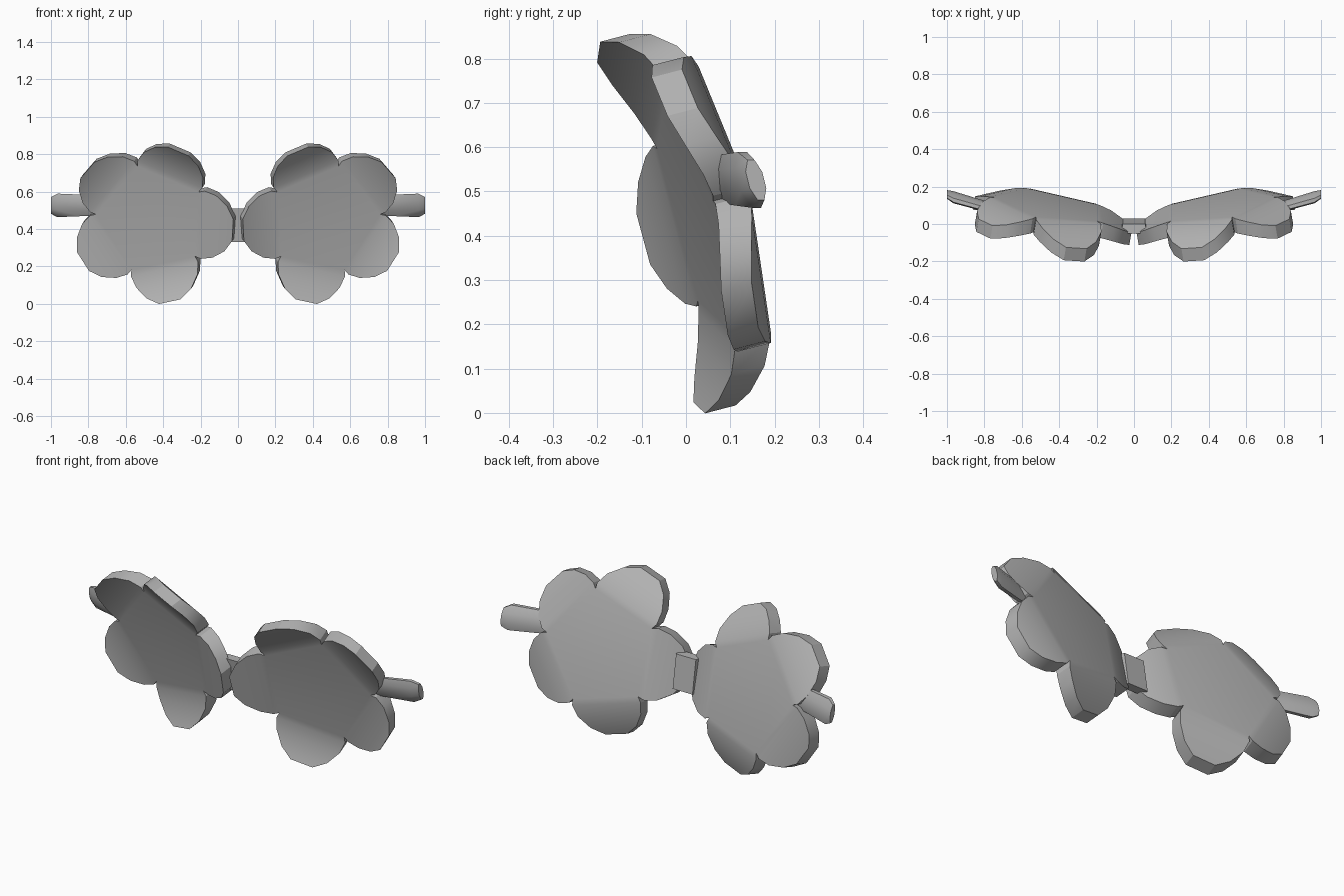
import bpy, bmesh, math
from mathutils import Vector, Matrix

cube = bpy.data.objects.get("Cube")
if cube:
    bpy.data.objects.remove(cube, do_unlink=True)

grey = bpy.data.materials.new("soft_grey")
grey.use_nodes = True
GREY = (0.45, 0.45, 0.45, 1)
grey.diffuse_color = GREY
grey.node_tree.nodes["Principled BSDF"].inputs["Base Color"].default_value = GREY


def finish(bm, name, angle):
    bmesh.ops.remove_doubles(bm, verts=bm.verts, dist=0.0005)
    bmesh.ops.recalc_face_normals(bm, faces=bm.faces)
    mesh = bpy.data.meshes.new(name)
    bm.to_mesh(mesh)
    bm.free()
    mesh.materials.append(grey)
    ob = bpy.data.objects.new(name, mesh)
    bpy.context.collection.objects.link(ob)
    bpy.ops.object.select_all(action='DESELECT')
    ob.select_set(True)
    bpy.context.view_layer.objects.active = ob
    bpy.ops.object.shade_smooth_by_angle(angle=math.radians(angle))
    return ob


# Tilted flower frame: forward normal and axis of the bottom petal
CENTRE = Vector((0.462, 0.017, 0.449))
FORWARD = Vector((0.175, -1, -0.26)).normalized()
AXIS = Vector((-0.062, 0.050, -0.234)).normalized()
# Petal outline: distance from the centre, half width
PETAL = [(0.245, 0.178), (0.275, 0.188), (0.335, 0.172), (0.395, 0.125), (0.432, 0.06)]
# Forward curl and stretch: bottom, lower outer, upper outer, top, inner
CURLS = [(0.08, 1.05), (0.05, 1.0), (0.065, 1.02), (0.09, 1.03), (0.05, 1.09)]


def petal_point(u, v, k, back):
    curl, stretch = CURLS[k]
    t = (u - 0.245) / 0.187
    lift = curl * t ** 1.75
    if back:
        lift -= 0.085 - 0.013 * t
    p = AXIS * (0.245 + (u - 0.245) * stretch) + FORWARD.cross(AXIS) * v
    return CENTRE + Matrix.Rotation(math.tau * k / 5, 3, FORWARD) @ p + FORWARD * lift


def flower(name, side):
    bm = bmesh.new()

    def face(points):
        return bm.faces.new([bm.verts.new((p.x * side, p.y, p.z)) for p in points])

    for back in (False, True):
        # Flat pentagon in the middle
        face([petal_point(*PETAL[0], k, back) for k in range(5)])
        # Petals curl forward in strips
        for k in range(5):
            for (u, v), (u2, v2) in zip(PETAL, PETAL[1:]):
                face([petal_point(u, -v, k, back), petal_point(u, v, k, back),
                      petal_point(u2, v2, k, back), petal_point(u2, -v2, k, back)])
    # Rim around every petal
    outline = [(u, -v) for u, v in PETAL] + [(u, v) for u, v in reversed(PETAL)]
    for k in range(5):
        for a, b in zip(outline, outline[1:]):
            face([petal_point(*a, k, False), petal_point(*b, k, False),
                  petal_point(*b, k, True), petal_point(*a, k, True)])
    return finish(bm, name, 30)


def arm(name, side):
    # Flattened stub with an eight-sided section, narrowing at the end
    stations = [(0.74, 0.08, 0.85), (0.84, 0.107, 0.92), (0.965, 0.143, 1), (1.0, 0.158, 0.72)]
    bm = bmesh.new()
    rings = []
    for x, y, s in stations:
        ring = []
        for k in range(8):
            a = math.tau * (k + 0.5) / 8
            dz = 0.068 * s * math.sin(a)
            ring.append(bm.verts.new((x * side, y + 0.028 * s * math.cos(a) - 0.25 * dz, 0.526 + dz)))
        rings.append(ring)
    for r, q in zip(rings, rings[1:]):
        for k in range(8):
            bm.faces.new((r[k], r[k - 1], q[k - 1], q[k]))
    bm.faces.new(rings[0])
    bm.faces.new(rings[-1])
    return finish(bm, name, 50)


for label, side in (("left", 1), ("right", -1)):
    flower(label + "_flower_lens", side)
    arm(label + "_arm_stub", side)

# Bridge between the lenses, leaning with them
bm = bmesh.new()
bmesh.ops.create_cube(bm, size=1)
for v in bm.verts:
    x, y, z = v.co
    v.co = (x * (0.12 if y > 0 else 0.14), y * 0.05 - 0.01 - z * 0.03, 0.42 + z * 0.18)
finish(bm, "bridge", 30)
